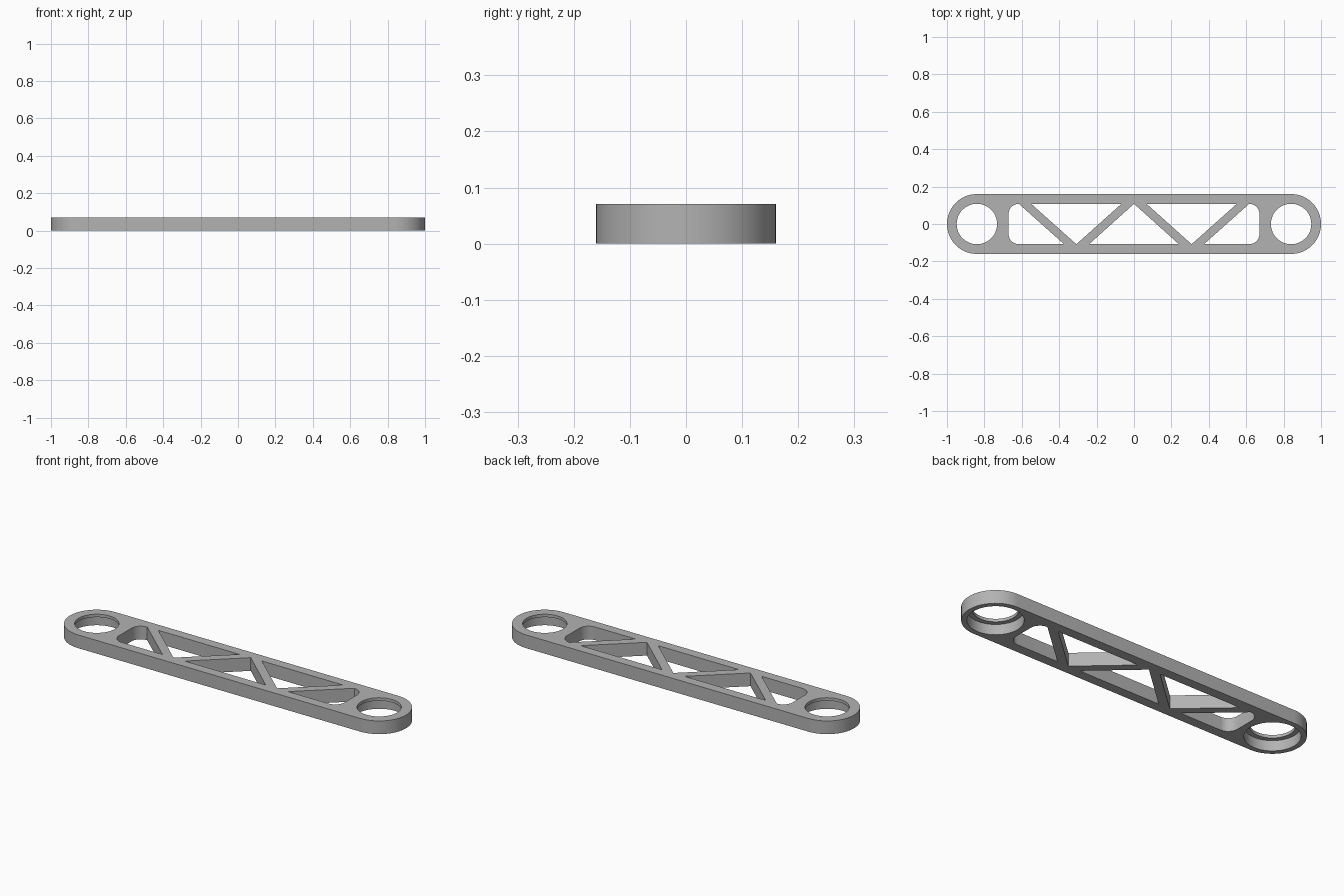
import bpy, bmesh, math

if "Cube" in bpy.data.objects:
    bpy.data.objects.remove(bpy.data.objects["Cube"])

HEIGHT, END_X, END_R = 0.071, 0.84, 0.16
BORE_R, LIP_R, LIP_Z = 0.133, 0.108, 0.055
Y = 0.108

metal = bpy.data.materials.new("light_grey")
metal.diffuse_color = (0.45, 0.45, 0.45, 1)
metal.use_nodes = True
metal.node_tree.nodes["Principled BSDF"].inputs["Base Color"].default_value = metal.diffuse_color


def arc(cx, cy, r, a0, a1, n):
    return [(cx + r * math.cos(math.radians(a0 + (a1 - a0) * i / n)),
             cy + r * math.sin(math.radians(a0 + (a1 - a0) * i / n))) for i in range(n + 1)]


def prism(name, pts, z0, z1):
    """Extrude a flat outline from z0 to z1."""
    bm = bmesh.new()
    face = bm.faces.new([bm.verts.new((x, y, z0)) for x, y in pts])
    top = bmesh.ops.extrude_face_region(bm, geom=[face])["geom"]
    bmesh.ops.translate(bm, vec=(0, 0, z1 - z0),
                        verts=[v for v in top if isinstance(v, bmesh.types.BMVert)])
    bmesh.ops.recalc_face_normals(bm, faces=bm.faces)
    mesh = bpy.data.meshes.new(name)
    bm.to_mesh(mesh)
    bm.free()
    mesh.materials.append(metal)
    obj = bpy.data.objects.new(name, mesh)
    bpy.context.collection.objects.link(obj)
    return obj


# Bar with rounded ends
link_bar = prism("link_bar", arc(END_X, 0, END_R, -90, 90, 48)
                 + arc(-END_X, 0, END_R, 90, 270, 48), 0, HEIGHT)

cutters = [prism("middle_window", [(0, Y), (-0.24, -Y), (0.24, -Y)], -0.1, 0.2)]
for s, side in ((-1, "left"), (1, "right")):
    # Triangular truss window
    tri = [(0.067, Y), (0.55, Y), (0.308, -Y)]
    # End window with rounded outer corners
    end = ([(0.374, -Y)] + arc(0.616, -Y + 0.055, 0.055, -90, 0, 10)
           + arc(0.616, Y - 0.055, 0.055, 0, 90, 10))
    for part, pts in (("truss_window", tri), ("end_window", end)):
        cutters.append(prism(f"{side}_{part}", [(s * x, y) for x, y in pts], -0.1, 0.2))
    # Stepped bore: wide from below, narrow lip at the top
    for part, r, z0, z1 in (("lip_hole", LIP_R, -0.1, 0.2), ("bearing_bore", BORE_R, -0.1, LIP_Z)):
        cutters.append(prism(f"{side}_{part}", arc(s * END_X, 0, r, 0, 360, 64)[:-1], z0, z1))

for c in cutters:
    c.hide_render = True
    c.hide_set(True)
    mod = link_bar.modifiers.new(c.name, "BOOLEAN")
    mod.operation, mod.solver, mod.object = "DIFFERENCE", "EXACT", c

# Bake the cuts and smooth the round walls
bpy.context.view_layer.objects.active = link_bar
link_bar.select_set(True)
for m in list(link_bar.modifiers):
    bpy.ops.object.modifier_apply(modifier=m.name)
for c in cutters:
    bpy.data.objects.remove(c)
bpy.ops.object.shade_smooth_by_angle(angle=math.radians(30))
